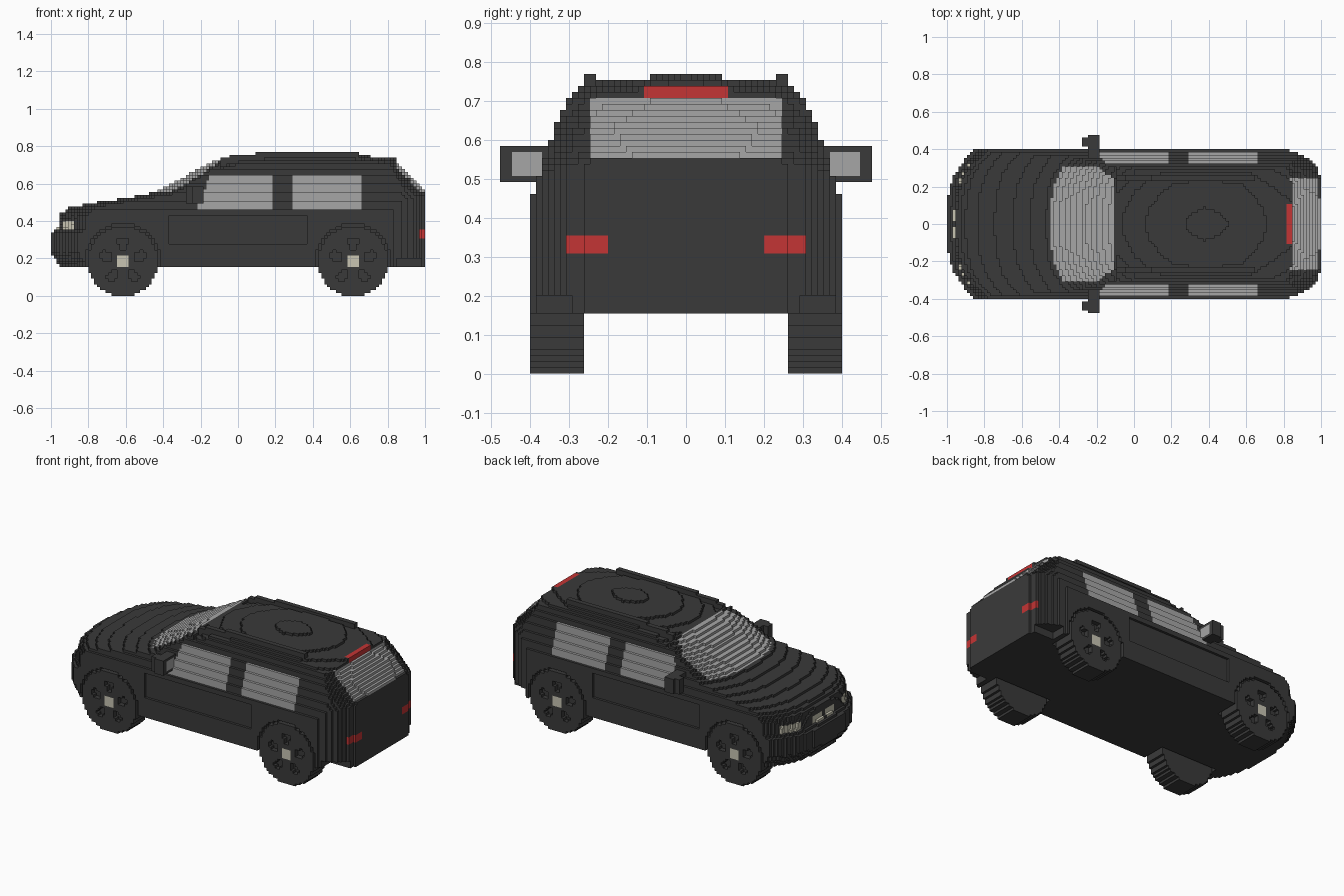
import bpy
import math

V = 1 / 65          # block size
WHEEL_Z, WHEEL_R = 0.185, 0.187
AXLES = (-0.615, 0.615)

if "Cube" in bpy.data.objects:
    bpy.data.objects.remove(bpy.data.objects["Cube"], do_unlink=True)


def material(name, rgb):
    m = bpy.data.materials.new(name)
    m.use_nodes = True
    m.diffuse_color = (*rgb, 1)
    m.node_tree.nodes["Principled BSDF"].inputs["Base Color"].default_value = (*rgb, 1)
    return m


MATS = [material("dark paint", (0.042, 0.042, 0.042)),
        material("grey glass", (0.38, 0.38, 0.38)),
        material("red lamp", (0.55, 0.035, 0.035)),
        material("cream lamp", (0.58, 0.56, 0.45))]
PAINT, GLASS, RED, CREAM = range(4)


def curve(points, t):
    """Straight-line interpolation through a profile."""
    if t <= points[0][0]:
        return points[0][1]
    for (a, va), (b, vb) in zip(points, points[1:]):
        if t <= b:
            return va + (vb - va) * (t - a) / (b - a)
    return points[-1][1]


# Six block sides: neighbour offset and its corners, wound outward
SIDES = []
for axis in range(3):
    for side in (0, 1):
        corners = []
        for a, b in ((0, 0), (1, 0), (1, 1), (0, 1)):
            c = [0, 0, 0]
            c[axis], c[(axis + 1) % 3], c[(axis + 2) % 3] = side, a, b
            corners.append(tuple(c))
        normal = [0, 0, 0]
        normal[axis] = 2 * side - 1
        SIDES.append((tuple(normal), corners if side else corners[::-1]))


def block_part(name, lo, hi, inside, colour=lambda x, y, z, n: PAINT):
    """Fill a box with blocks where inside() holds and keep the outer skin."""
    ranges = [range(math.floor(a / V), math.ceil(b / V)) for a, b in zip(lo, hi)]
    cells = {(i, j, k) for i in ranges[0] for j in ranges[1] for k in ranges[2]
             if inside((i + .5) * V, (j + .5) * V, (k + .5) * V)}
    index, faces, mats = {}, [], []
    for i, j, k in sorted(cells):
        for n, corners in SIDES:
            if (i + n[0], j + n[1], k + n[2]) in cells:
                continue
            faces.append([index.setdefault((i + a, j + b, k + c), len(index))
                          for a, b, c in corners])
            mats.append(colour((i + .5) * V, (j + .5) * V, (k + .5) * V, n))
    mesh = bpy.data.meshes.new(name)
    mesh.from_pydata([(a * V, b * V, c * V) for a, b, c in index], [], faces)
    for m in MATS:
        mesh.materials.append(m)
    mesh.polygons.foreach_set("material_index", mats)
    mesh.update()
    ob = bpy.data.objects.new(name, mesh)
    bpy.context.collection.objects.link(ob)
    return ob


# Body profiles: top line, nose line, half width by height
TOP = [(-1.0, 0.36), (-0.96, 0.43), (-0.9, 0.47), (-0.8, 0.492), (-0.6, 0.522),
       (-0.45, 0.55), (-0.4, 0.575), (-0.3, 0.63), (-0.2, 0.685), (-0.12, 0.722),
       (0, 0.74), (0.07, 0.747), (0.2, 0.76), (0.38, 0.764), (0.58, 0.76),
       (0.7, 0.747), (0.84, 0.735), (0.855, 0.70), (0.92, 0.645), (1.0, 0.56)]
NOSE = [(0.16, -0.95), (0.2, -0.98), (0.235, -1.0), (0.34, -1.0),
        (0.35, -0.965), (0.43, -0.95)]
WIDTH = [(0.45, 0.397), (0.56, 0.362), (0.64, 0.332), (0.7, 0.302),
         (0.73, 0.278), (0.77, 0.26)]


def bow(y):
    return 0.15 * (abs(y) / 0.4) ** 3


def in_body(x, y, z):
    w = abs(y)
    # rounded nose and tail corners in plan
    u = x - bow(y) if x < 0 else x + 0.2 * (w / 0.4) ** 8
    if x < 0.0:
        u = max(u, -1.01) if u > -1.0 else u
    if w > curve(WIDTH, z) or u > 1 or u < curve(NOSE, z):
        return False
    if z < (0.2 if x > 0.85 and w > 0.3 else 0.16):
        return False
    crown = 0.02 * (w / 0.25) ** 2 if x > -0.1 else 0
    if z > curve(TOP, u) - crown:
        return False
    # wheel arches
    if w > 0.25 and any(math.hypot(x - c, z - WHEEL_Z) < 0.2 for c in AXLES):
        return False
    # shallow door recess
    return not (w > 0.385 and abs(x) < 0.37 and 0.27 < z < 0.43)


def body_colour(x, y, z, n):
    w = abs(y)
    u = x - bow(y)
    # windscreen
    if (-0.445 < u and x < -0.11 - 1.3 * max(0, w - 0.24) and w < 0.315
            and z > 0.53 and z > curve(TOP, u) - 0.045):
        return GLASS
    # side windows
    if w > 0.3 and 0.455 < z < 0.645:
        if -0.22 + 0.42 * max(0, z - 0.47) < x < 0.187 or 0.29 < x < 0.663:
            return GLASS
    # tailgate glass, high brake lamp and tail lamps
    if x > 0.83 and w < 0.24 and 0.56 < z < 0.708:
        return GLASS
    if x > 0.82 and w < 0.115 and 0.715 < z < 0.74:
        return RED
    if x > 0.93 and 0.2 < w < 0.315 and 0.308 < z < 0.354:
        return RED
    # headlamps and centre lamp bar
    if x < -0.86 and 0.354 < z < 0.405 and (0.015 < w < 0.115 or 0.2 < w < 0.32):
        return CREAM
    return PAINT


block_part("car_body", (-1, -0.4, 0.15), (1, 0.4, 0.78), in_body, body_colour)

# Wheels with five pockets and a square hub cap
for end, cx in zip(("front", "rear"), AXLES):
    cx = round(cx / V) * V

    def in_wheel(x, y, z, cx=cx):
        r = math.hypot(x - cx, z - WHEEL_Z)
        a = math.atan2(z - WHEEL_Z, x - cx)
        pocket = 0.06 < r < 0.125 and math.cos(5 * (a + math.pi / 2)) < -0.35
        return r < WHEEL_R and not (pocket and abs(y) > 0.37)

    def hub_colour(x, y, z, n, cx=cx):
        hub = max(abs(x - cx), abs(z - WHEEL_Z)) < 0.03 and abs(y) > 0.38
        return CREAM if hub and n[1] else PAINT

    for side, y0, y1 in (("left", -0.4, -0.262), ("right", 0.262, 0.4)):
        block_part(f"{end}_wheel_{side}", (cx - 0.2, y0, 0), (cx + 0.2, y1, 0.38),
                   in_wheel, hub_colour)


# Door mirrors with rear-facing glass
def in_mirror(x, y, z):
    w = abs(y)
    front = -0.24 if w < 0.42 or w > 0.465 else -0.27
    return front < x < -0.185 and 0.36 < w < 0.48 and 0.485 < z < 0.58


def mirror_colour(x, y, z, n):
    glass = n[0] > 0 and 0.375 < abs(y) < 0.452 and 0.5 < z < 0.565
    return GLASS if glass else PAINT


# Roof rails
def in_rail(x, y, z):
    return 0.23 < abs(y) < 0.262 and 0.715 < z < min(0.77, curve(TOP, x) + 0.012)


for side, s in (("left", -1), ("right", 1)):
    y0, y1 = sorted((s * 0.35, s * 0.48))
    block_part(f"mirror_{side}", (-0.3, y0, 0.45), (-0.15, y1, 0.6),
               in_mirror, mirror_colour)
    y0, y1 = sorted((s * 0.22, s * 0.27))
    block_part(f"roof_rail_{side}", (-0.08, y0, 0.7), (0.64, y1, 0.78), in_rail)
